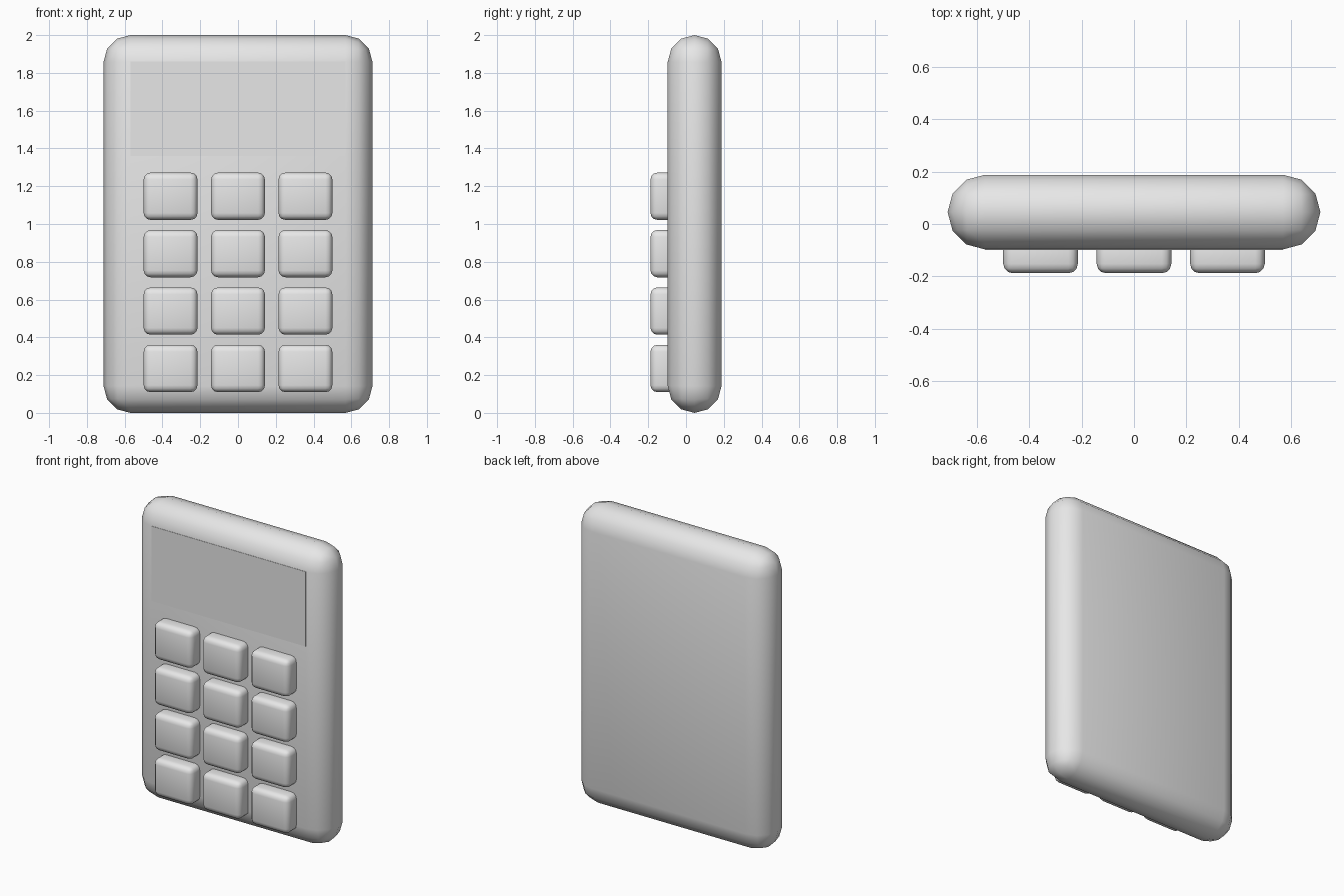
import bpy
import bmesh
from mathutils import Matrix, Vector

cube = bpy.data.objects.get("Cube")
if cube:
    bpy.data.objects.remove(cube, do_unlink=True)

# Single plain grey
grey = bpy.data.materials.new("light_grey")
grey.use_nodes = True
grey.diffuse_color = (0.8, 0.8, 0.8, 1)
grey.node_tree.nodes["Principled BSDF"].inputs["Base Color"].default_value = (0.8, 0.8, 0.8, 1)


def rounded_box(name, centre, size, radius=0.0):
    """Box with all edges rounded and smooth shaded."""
    bm = bmesh.new()
    bmesh.ops.create_cube(bm, size=1, matrix=Matrix.Diagonal((*size, 1)))
    if radius:
        bmesh.ops.bevel(bm, geom=bm.edges[:], offset=radius, offset_type='OFFSET',
                        segments=3, profile=0.5, affect='EDGES', clamp_overlap=True)
        bmesh.ops.remove_doubles(bm, verts=bm.verts[:], dist=0.0005)
        for face in bm.faces:
            face.smooth = True
    mesh = bpy.data.meshes.new(name)
    bm.to_mesh(mesh)
    bm.free()
    mesh.materials.append(grey)
    obj = bpy.data.objects.new(name, mesh)
    obj.location = Vector(centre)
    bpy.context.collection.objects.link(obj)
    return obj


# Pill-edged case
rounded_box("case", (0, 0.0455, 1), (1.424, 0.285, 2), 0.1425)

# Flat display plate on the front
rounded_box("display", (0, -0.0965, 1.61), (1.14, 0.004, 0.5))

# Keypad, four rows of three
for row in range(4):
    for col in range(3):
        rounded_box(f"key_{row + 1}_{col + 1}",
                    ((col - 1) * 0.357, -0.117, 0.235 + row * 0.304),
                    (0.285, 0.142, 0.25), 0.036)
